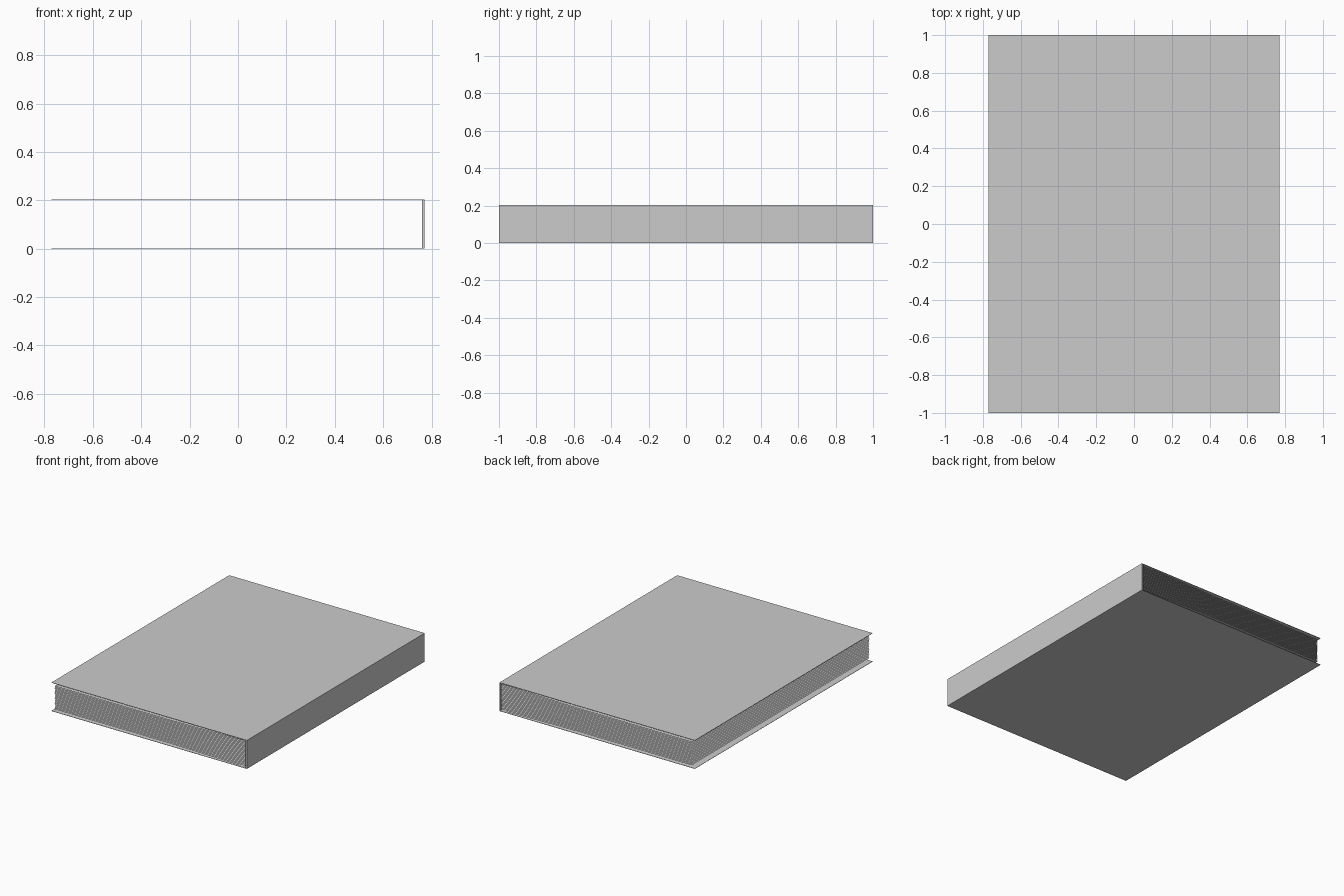
import bpy

if "Cube" in bpy.data.objects:
    bpy.data.objects.remove(bpy.data.objects["Cube"])

grey = bpy.data.materials.new("plain grey")
grey.diffuse_color = (0.6, 0.6, 0.6, 1)
grey.use_nodes = True
grey.node_tree.nodes["Principled BSDF"].inputs["Base Color"].default_value = grey.diffuse_color

W, L, H = 0.77, 1.0, 0.203     # half width, half length, height
BOARD = 0.002                  # cover thickness


def make_object(name, verts, faces):
    mesh = bpy.data.meshes.new(name)
    mesh.from_pydata(verts, [], faces)
    mesh.materials.append(grey)
    obj = bpy.data.objects.new(name, mesh)
    bpy.context.collection.objects.link(obj)
    return obj


def box(name, x0, x1, z0, z1):
    bpy.ops.mesh.primitive_cube_add(size=1, location=((x0 + x1) / 2, 0, (z0 + z1) / 2))
    obj = bpy.context.object
    obj.name = name
    obj.scale = (x1 - x0, 2 * L, z1 - z0)
    bpy.ops.object.transform_apply(location=False, rotation=False, scale=True)
    obj.data.materials.append(grey)
    return obj


# Covers and spine
box("bottom_cover", -W, W, 0, BOARD)
box("top_cover", -W, W, H - BOARD, H)
box("spine", W - 0.009, W, BOARD, H - BOARD)

# Pages: thin sheets, flat at the open side, fanning out to fill the spine
SHEETS = 22
PROFILE = [(-0.745, 0.0), (0.15, 0.0), (0.45, 0.4), (W - 0.009, 1.0)]
verts, faces = [], []
for i in range(SHEETS):
    t = i / (SHEETS - 1)
    z_open = 0.019 + t * (0.184 - 0.019)
    z_spine = 0.008 + t * (0.195 - 0.008)
    base = len(verts)
    for x, f in PROFILE:
        z = z_open + f * (z_spine - z_open)
        verts += [(x, -L + 0.001, z), (x, L - 0.001, z)]
    for k in range(len(PROFILE) - 1):
        a = base + 2 * k
        faces.append((a, a + 2, a + 3, a + 1))
make_object("pages", verts, faces)
